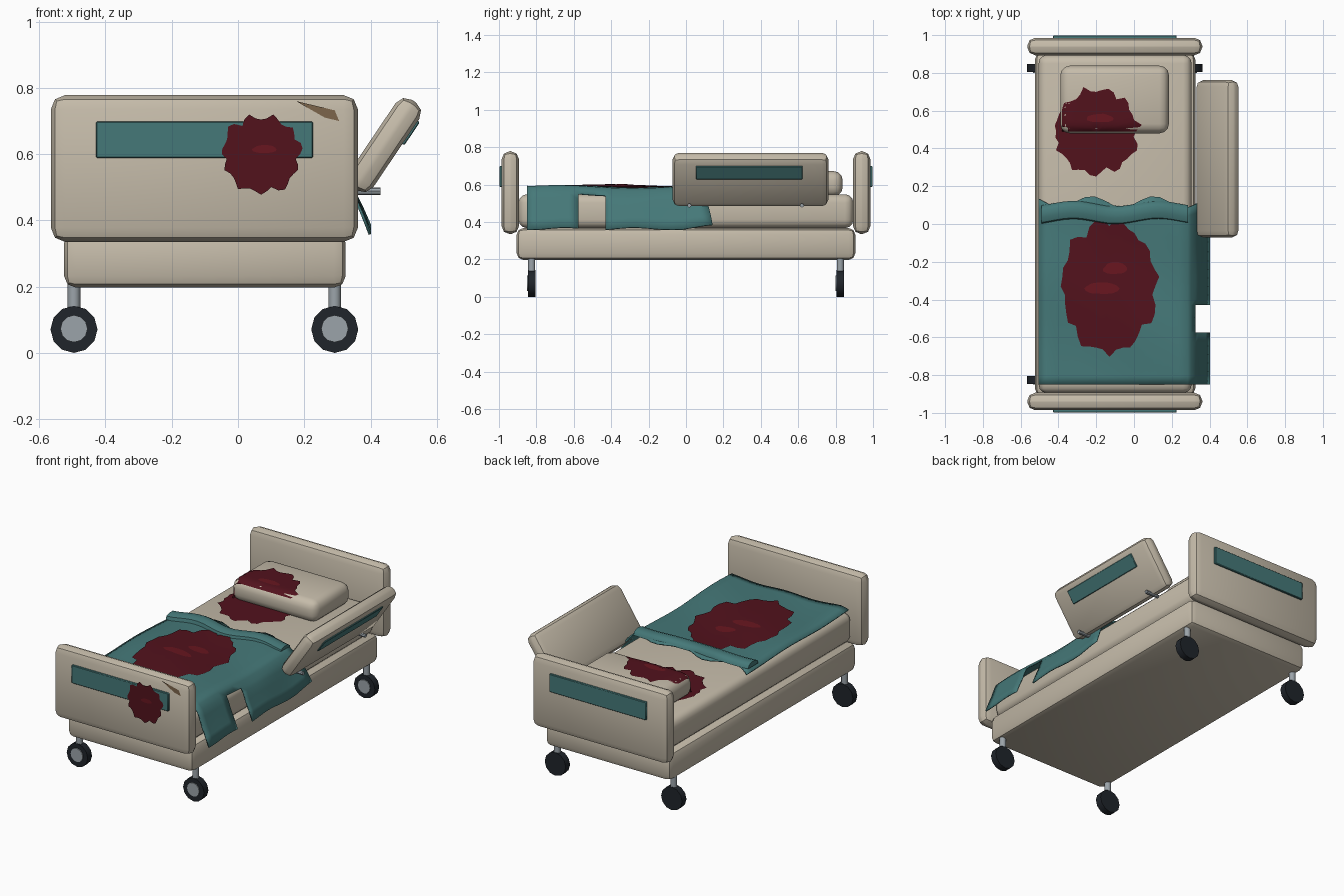
import bpy, bmesh, math, random
from math import sin, cos, pi, radians
from mathutils import Vector, Matrix
from mathutils.bvhtree import BVHTree

if "Cube" in bpy.data.objects:
    bpy.data.objects.remove(bpy.data.objects["Cube"])


def material(name, rgb):
    m = bpy.data.materials.new(name)
    m.diffuse_color = (*rgb, 1)
    m.use_nodes = True
    m.node_tree.nodes["Principled BSDF"].inputs["Base Color"].default_value = m.diffuse_color
    return m


BEIGE = material("beige", (0.56, 0.50, 0.40))
TEAL = material("teal", (0.06, 0.19, 0.19))
BLOOD = material("dark_red", (0.085, 0.006, 0.012))
FRESH = material("bright_red", (0.14, 0.008, 0.014))
RUBBER = material("rubber", (0.014, 0.018, 0.024))
STEEL = material("steel", (0.33, 0.37, 0.40))
RUST = material("scratch", (0.20, 0.13, 0.07))


def add(name, bm, mat, smooth=40):
    me = bpy.data.meshes.new(name)
    bm.to_mesh(me)
    bm.free()
    ob = bpy.data.objects.new(name, me)
    bpy.context.collection.objects.link(ob)
    me.materials.append(mat)
    if smooth:
        bpy.ops.object.select_all(action='DESELECT')
        bpy.context.view_layer.objects.active = ob
        ob.select_set(True)
        bpy.ops.object.shade_smooth_by_angle(angle=radians(smooth))
    return ob


def box(name, lo, hi, mat, bevel=0, seg=2, rot=None):
    """Bevelled box between two corners, optionally turned about its centre."""
    lo, hi = Vector(lo), Vector(hi)
    bm = bmesh.new()
    bmesh.ops.create_cube(bm, size=1, matrix=Matrix.Diagonal((*(hi - lo), 1)))
    if bevel:
        bmesh.ops.bevel(bm, geom=bm.edges[:], offset=bevel, segments=seg, profile=0.5, affect='EDGES')
    bm.transform(Matrix.Translation((lo + hi) / 2) @ (rot or Matrix()))
    return add(name, bm, mat)


def cyl(name, center, r, depth, axis, mat, sides=12):
    bm = bmesh.new()
    bmesh.ops.create_cone(bm, cap_ends=True, segments=sides, radius1=r, radius2=r, depth=depth)
    turn = {'X': Matrix.Rotation(pi / 2, 4, 'Y'), 'Y': Matrix.Rotation(pi / 2, 4, 'X'), 'Z': Matrix()}[axis]
    bm.transform(Matrix.Translation(center) @ turn)
    return add(name, bm, mat, 35)


def splat(name, c, ru, rv, project, mat, seed, n=44, rings=9, jag=0.09):
    """Ragged disc whose points are laid on a surface by project(u, v)."""
    rnd = random.Random(seed)
    edge = [1 - jag + jag * sin(i * 2 * pi * 11 / n) * 0.6 + rnd.uniform(-jag, jag) * 0.6 for i in range(n)]
    bm = bmesh.new()
    mid = bm.verts.new(project(*c))
    prev = None
    for k in range(1, rings + 1):
        f = k / rings
        ring = []
        for i in range(n):
            a = 2 * pi * i / n
            r = f * (1 + (edge[i] - 1) * f)
            ring.append(bm.verts.new(project(c[0] + ru * r * cos(a), c[1] + rv * r * sin(a))))
        for i in range(n):
            j = (i + 1) % n
            bm.faces.new((mid, ring[i], ring[j]) if prev is None else (prev[i], ring[i], ring[j], prev[j]))
        prev = ring
    bmesh.ops.delete(bm, geom=[f for f in bm.faces if f.calc_area() < 1e-8], context='FACES')
    return add(name, bm, mat)


def dropper(ob, lift, x0=-9, x1=9, y0=-9, y1=9):
    """Projection that drops points onto an object from above."""
    me = ob.data
    tree = BVHTree.FromPolygons([v.co for v in me.vertices], [p.vertices[:] for p in me.polygons])

    def project(u, v):
        u, v = min(max(u, x0), x1), min(max(v, y0), y1)
        hit = tree.ray_cast(Vector((u, v, 2)), Vector((0, 0, -1)))[0]
        return (u, v, (hit.z if hit else 0.55) + lift)
    return project


# Bed frame, mattress and pillow
box("bed_frame", (-0.525, -0.905, 0.197), (0.325, 0.905, 0.367), BEIGE, 0.035)
mattress = box("mattress", (-0.505, -0.895, 0.367), (0.305, 0.895, 0.548), BEIGE, 0.045, 3)
pillow = box("pillow", (-0.39, 0.48, 0.535), (0.185, 0.838, 0.672), BEIGE, 0.05, 3)

# End boards with coloured panels
for name, s in (("footboard", -1), ("headboard", 1)):
    y = sorted((s * 0.893, s * 0.986))
    box(name, (-0.565, y[0], 0.335), (0.362, y[1], 0.778), BEIGE, 0.043)
    y = sorted((s * 0.98, s * 0.998))
    box(name + "_panel", (-0.428, y[0], 0.588), (0.226, y[1], 0.698), TEAL, 0.003, 1)

# Casters
for sy in (-1, 1):
    for x, side in ((-0.495, "left"), (0.292, "right")):
        tag = ("front_" if sy < 0 else "back_") + side
        y = sy * 0.825
        cyl(tag + "_wheel", (x, y, 0.071), 0.071, 0.042, 'Y', RUBBER)
        cyl(tag + "_hub", (x, y - 0.016, 0.073), 0.041, 0.02, 'Y', STEEL)
        cyl(tag + "_stem", (x, y, 0.155), 0.019, 0.11, 'Z', STEEL)

# Tilted side rail with its strip and hinge pins
tilt = Matrix.Rotation(radians(34), 4, 'Y')
rc = Vector((0.442, 0.345, 0.627))
half = Vector((0.043, 0.417, 0.16))
box("side_rail", rc - half, rc + half, BEIGE, 0.036, 2, tilt)
sc = rc + tilt.to_3x3() @ Vector((0.043, -0.007, 0.075))
half = Vector((0.007, 0.284, 0.042))
box("side_rail_strip", sc - half, sc + half, TEAL, 0.003, 1, tilt)
for i, y in enumerate((0.018, 0.62)):
    cyl(f"rail_pin_{i + 1}", (0.385, y, 0.488), 0.011, 0.09, 'X', STEEL, 8)

# Blanket: draped profile swept along the bed, with a torn notch in the hanging side
drape = [(0.302, 0.573), (0.325, 0.548), (0.34, 0.52), (0.356, 0.475), (0.38, 0.42), (0.402, 0.365)]
xs = [-0.505 + 0.79 * i / 16 for i in range(17)]
profile = [(x, 0.586) for x in xs] + drape
ys = [-0.85 + 0.045 * j for j in range(22)]
ys[6], ys[9] = -0.575, -0.43
bm = bmesh.new()
grid = []
for j, y in enumerate(ys):
    row = []
    for i, (x, z) in enumerate(profile):
        t = max(0, (j - 15) / 6)
        yy = y + t * 0.03 * (0.75 + sin(x * 19 - 0.4))
        zz = z + 0.006 * sin(y * 9 + x * 5) + 0.005 * sin(x * 16 + y * 4)
        if i > 18:
            k = (i - 18) / 4
            zz = z + k * (0.006 * sin(y * 17) + 0.03 * max(0, t - 0.5))
        elif i < 1:
            zz -= 0.012
        row.append(bm.verts.new((x, yy, zz)))
    grid.append(row)
for j in range(len(ys) - 1):
    for i in range(len(profile) - 1):
        if not (6 <= j < 9 and i >= 18):
            bm.faces.new((grid[j][i], grid[j][i + 1], grid[j + 1][i + 1], grid[j + 1][i]))
blanket = add("blanket", bm, TEAL, 60)
on_blanket = dropper(blanket, 0.005)
mod = blanket.modifiers.new("thickness", 'SOLIDIFY')
mod.thickness, mod.offset = 0.008, -1

# Turned-back blanket fold: flattened tube running across the bed
section = [(-0.048, 0.0), (-0.042, 0.02), (-0.015, 0.03), (0.02, 0.03), (0.042, 0.018), (0.048, 0.0)]
bm = bmesh.new()
rings = []
for i in range(21):
    x = -0.49 + 0.775 * i / 20
    cy = 0.06 + 0.014 * sin(x * 14 - 0.2)
    cz = 0.582 + 0.006 * sin(x * 16)
    rings.append([bm.verts.new((x, cy + a, cz + b)) for a, b in section])
for p, q in zip(rings, rings[1:]):
    for k in range(6):
        m = (k + 1) % 6
        bm.faces.new((p[k], q[k], q[m], p[m]))
bm.faces.new(rings[0])
bm.faces.new(rings[-1])
bmesh.ops.recalc_face_normals(bm, faces=bm.faces[:])
add("blanket_fold", bm, TEAL, 50)

# Stains on blanket, mattress, pillow and footboard
splat("blanket_stain", (-0.13, -0.33), 0.275, 0.375, on_blanket, BLOOD, 3)
over = dropper(blanket, 0.007)
splat("blanket_streak_1", (-0.1, -0.235), 0.07, 0.035, over, FRESH, 5, 14, 3)
splat("blanket_streak_2", (-0.17, -0.34), 0.1, 0.035, over, FRESH, 6, 14, 3)
splat("mattress_stain", (-0.2, 0.49), 0.24, 0.245, dropper(mattress, 0.004), BLOOD, 8)
splat("pillow_stain", (-0.2, 0.49), 0.24, 0.245, dropper(pillow, 0.004, -0.38, 0.175, 0.49, 0.828), BLOOD, 8)
splat("pillow_streak", (-0.18, 0.56), 0.08, 0.025, dropper(pillow, 0.006), FRESH, 9, 14, 3)
splat("footboard_stain", (0.07, 0.6), 0.13, 0.125, lambda u, v: (u, -0.9992, v), BLOOD, 11)
splat("footboard_streak", (0.08, 0.615), 0.04, 0.014, lambda u, v: (u, -1.0, v), FRESH, 12, 14, 3)

# Scratch on the footboard corner
bm = bmesh.new()
bm.faces.new([bm.verts.new((x, -0.988, z)) for x, z in ((0.175, 0.76), (0.262, 0.71), (0.305, 0.70), (0.292, 0.732))])
add("footboard_scratch", bm, RUST, 0)
